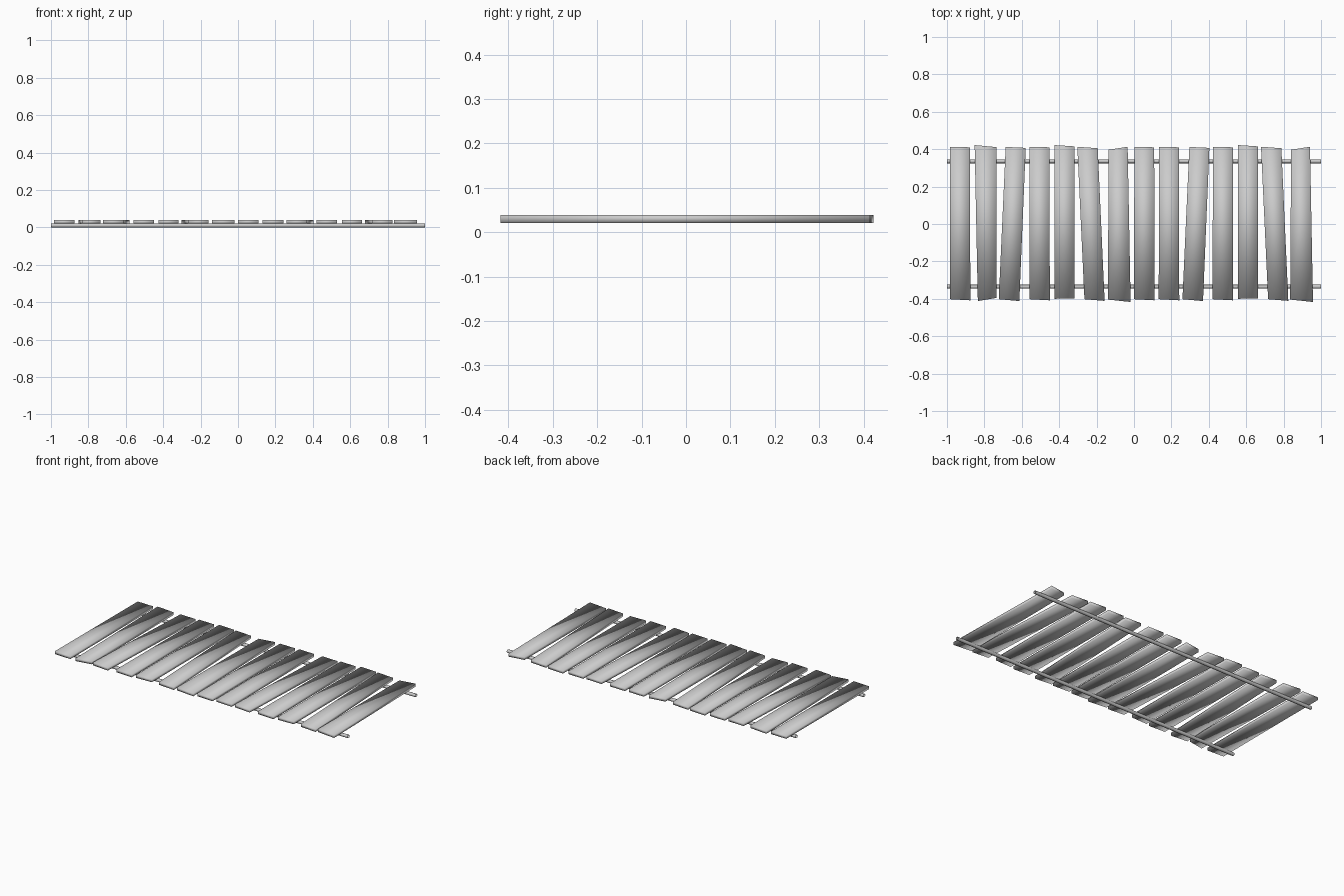
import bpy
import bmesh
import math
from mathutils import Matrix

if "Cube" in bpy.data.objects:
    bpy.data.objects.remove(bpy.data.objects["Cube"], do_unlink=True)

grey = bpy.data.materials.new("weathered grey")
grey.use_nodes = True
grey.diffuse_color = (0.6, 0.6, 0.6, 1)
grey.node_tree.nodes["Principled BSDF"].inputs["Base Color"].default_value = (0.6, 0.6, 0.6, 1)


def add_object(name, bm):
    """Turn a bmesh into a smooth shaded grey object."""
    bmesh.ops.recalc_face_normals(bm, faces=bm.faces)
    for face in bm.faces:
        face.smooth = True
    mesh = bpy.data.meshes.new(name)
    bm.to_mesh(mesh)
    bm.free()
    mesh.materials.append(grey)
    obj = bpy.data.objects.new(name, mesh)
    bpy.context.collection.objects.link(obj)
    return obj


# Plank outlines: front left, front right, back right, back left
OUTLINES = {
    "straight": [(-.055, -.402), (.055, -.408), (.053, .41), (-.053, .413)],
    "splayed": [(-.045, -.412), (.055, -.395), (.055, .411), (-.062, .422)],
    "lean_right": [(-.073, -.402), (.037, -.412), (.071, .407), (-.036, .412)],
    "long_back": [(-.054, -.4), (.054, -.397), (.054, .415), (-.054, .422)],
    "lean_left": [(-.035, -.402), (.073, -.411), (.036, .405), (-.073, .413)],
    "wide_front": [(-.06, -.404), (.062, -.417), (.046, .413), (-.055, .397)],
}

PLANKS = [
    ("straight", -.93), ("splayed", -.79), ("lean_right", -.65),
    ("straight", -.505), ("long_back", -.372), ("lean_left", -.23),
    ("wide_front", -.08), ("straight", .055), ("straight", .187),
    ("lean_right", .332), ("straight", .475), ("long_back", .61),
    ("lean_left", .752), ("wide_front", .895),
]

# Deck planks
for i, (kind, x) in enumerate(PLANKS):
    bm = bmesh.new()
    base = bm.faces.new([bm.verts.new((x + px, py, .021)) for px, py in OUTLINES[kind]])
    top = bmesh.ops.extrude_face_region(bm, geom=[base], use_keep_orig=True)
    for v in top["geom"]:
        if isinstance(v, bmesh.types.BMVert):
            v.co.z = .039
    add_object(f"plank_{i + 1}", bm)

# Open-ended support rods under the deck
for name, y in (("front_rod", -.335), ("back_rod", .335)):
    bm = bmesh.new()
    place = Matrix.Translation((0, y, .0105)) @ Matrix.Rotation(math.pi / 2, 4, "Y")
    bmesh.ops.create_cone(bm, cap_ends=False, segments=8, radius1=.0105,
                          radius2=.0105, depth=2, matrix=place)
    add_object(name, bm)
